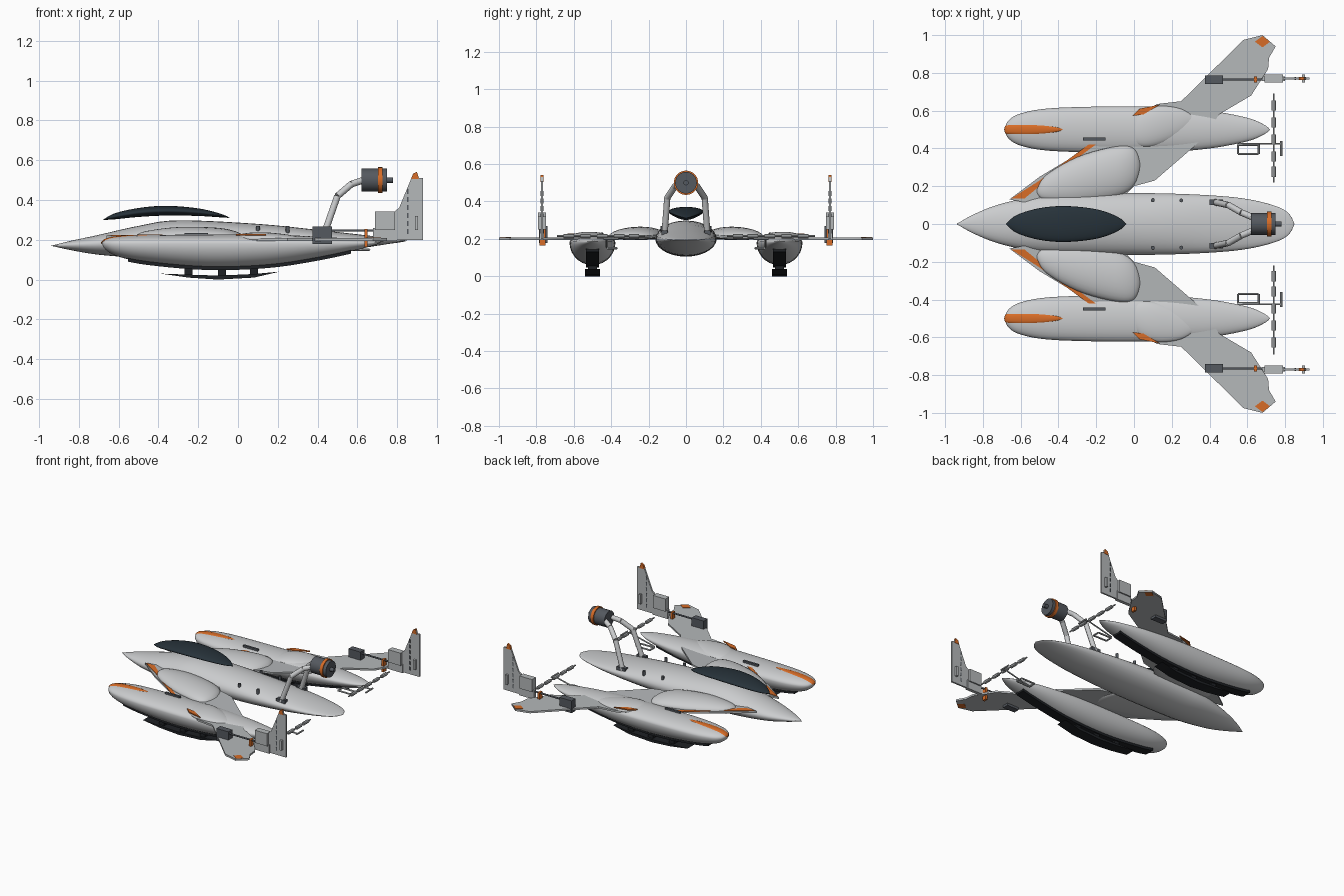
import bpy, bmesh, math
from mathutils import Vector

default_cube = bpy.data.objects.get("Cube")
if default_cube:
    bpy.data.objects.remove(default_cube, do_unlink=True)


def material(name, red, green, blue):
    mat = bpy.data.materials.new(name)
    mat.use_nodes = True
    colour = (red, green, blue, 1)
    mat.diffuse_color = colour
    shader = next(n for n in mat.node_tree.nodes if n.type == "BSDF_PRINCIPLED")
    shader.inputs["Base Color"].default_value = colour
    return mat


hull_grey = material("hull light grey", .6, .61, .62)
wing_grey = material("wing grey", .46, .48, .49)
engine_grey = material("engine dark grey", .09, .1, .115)
canopy_blue = material("canopy blue black", .02, .032, .042)
skid_black = material("skid black", .013, .015, .018)
orange = material("orange", .68, .15, .02)


def finish(name, bm, mat, angle=35):
    bmesh.ops.remove_doubles(bm, verts=bm.verts, dist=1e-5)
    bmesh.ops.recalc_face_normals(bm, faces=bm.faces)
    mesh = bpy.data.meshes.new(name)
    bm.to_mesh(mesh)
    bm.free()
    mesh.materials.append(mat)
    for poly in mesh.polygons:
        poly.use_smooth = True
    mesh.set_sharp_from_angle(angle=math.radians(angle))
    obj = bpy.data.objects.new(name, mesh)
    bpy.context.collection.objects.link(obj)
    return obj


def refine(stations, steps=5):
    """Smooth the stations with a Catmull-Rom curve."""
    pts = [Vector(s) for s in stations]
    out = []
    for i in range(len(pts) - 1):
        a, b = pts[i], pts[i + 1]
        before = pts[max(i - 1, 0)]
        after = pts[min(i + 2, len(pts) - 1)]
        for k in range(steps):
            t = k / steps
            out.append(.5 * (2 * a + (b - before) * t
                             + (2 * before - 5 * a + 4 * b - after) * t ** 2
                             + (3 * a - before - 3 * b + after) * t ** 3))
    return out + [pts[-1]]


def loft(name, stations, mat, side=1, sides=28):
    """Body along x from stations (x, centre y, half width, mid z, top z, bottom z)."""
    bm = bmesh.new()
    rings = []
    for x, cy, w, mid, top, bottom in refine(stations):
        ring = []
        for i in range(sides):
            a = math.tau * i / sides
            rise = top - mid if math.sin(a) > 0 else mid - bottom
            ring.append(bm.verts.new((x, side * (cy + w * math.cos(a)), mid + rise * math.sin(a))))
        rings.append(ring)
    for r, s in zip(rings, rings[1:]):
        for i in range(sides):
            j = (i + 1) % sides
            bm.faces.new((r[i], r[j], s[j], s[i]))
    return finish(name, bm, mat, 60)


def prism(name, outline, low, high, mat, upright=False, side=1, lift=0):
    """Extrude an outline: (x, y) along z, or (x, z) along y when upright."""
    bm = bmesh.new()
    loops = []
    for h in (low, high):
        if upright:
            loops.append([bm.verts.new((x, side * h, z)) for x, z in outline])
        else:
            loops.append([bm.verts.new((x, side * y, h + lift * (.5 - y))) for x, y in outline])
    bm.faces.new(loops[0])
    bm.faces.new(loops[1])
    for i in range(len(outline)):
        j = (i + 1) % len(outline)
        bm.faces.new((loops[0][i], loops[0][j], loops[1][j], loops[1][i]))
    return finish(name, bm, mat)


def box(name, x, y, z, mat, side=1):
    outline = [(x[0], y[0]), (x[1], y[0]), (x[1], y[1]), (x[0], y[1])]
    return prism(name, outline, z[0], z[1], mat, side=side)


def rod(name, path, radius, mat, side=1, sides=16):
    """Straight round pieces joining the points of a path."""
    bm = bmesh.new()
    pts = [Vector((x, side * y, z)) for x, y, z in path]
    for a, b in zip(pts, pts[1:]):
        turn = (b - a).to_track_quat("Z", "Y").to_matrix().to_4x4()
        turn.translation = (a + b) / 2
        bmesh.ops.create_cone(bm, cap_ends=True, segments=sides, radius1=radius,
                              radius2=radius, depth=(b - a).length, matrix=turn)
    return finish(name, bm, mat)


# Central hull and floating canopy
loft("fuselage", [(-.94, 0, 0, .17, .17, .17), (-.84, 0, .055, .175, .195, .148),
                  (-.7, 0, .108, .18, .225, .125), (-.5, 0, .15, .19, .27, .11),
                  (-.3, 0, .163, .2, .298, .105), (.1, 0, .163, .2, .28, .11),
                  (.4, 0, .152, .2, .25, .13), (.6, 0, .132, .198, .228, .155),
                  (.75, 0, .095, .196, .21, .178), (.82, 0, .055, .195, .202, .188),
                  (.85, 0, 0, .195, .195, .195)], hull_grey)
loft("canopy", [(-.68, 0, 0, .3, .3, .3), (-.62, 0, .048, .317, .333, .303),
                (-.5, 0, .084, .337, .36, .315), (-.36, 0, .095, .345, .371, .322),
                (-.2, 0, .078, .338, .358, .32), (-.09, 0, .04, .322, .332, .313),
                (-.04, 0, 0, .31, .31, .31)], canopy_blue)

# Rear engine on its two bent struts
rod("engine_drum", [(.62, 0, .5), (.75, 0, .5)], .058, engine_grey, sides=32)
rod("engine_band", [(.705, 0, .5), (.727, 0, .5)], .065, orange, sides=32)
rod("engine_nozzle", [(.75, 0, .5), (.78, 0, .5)], .014, engine_grey)

pod = [(-.685, .5, 0, .185, .185, .185), (-.665, .5, .047, .18, .202, .15),
       (-.6, .5, .085, .18, .216, .115), (-.45, .5, .112, .18, .224, .085),
       (-.15, .5, .122, .18, .226, .06), (.15, .5, .12, .18, .226, .07),
       (.4, .5, .1, .18, .216, .107), (.6, .5, .062, .182, .203, .15),
       (.69, .5, .025, .185, .193, .175), (.72, .5, 0, .187, .187, .187)]
pod_curve = refine(pod)

inner_wing = [(-.66, .13), (-.5, .25), (-.2, .43), (-.05, .5), (.4, .5),
              (.33, .42), (.11, .23), (0, .2), (-.1, .1), (-.5, .1)]
outer_wing = [(-.05, .5), (.12, .635), (.25, .65), (.58, .975), (.68, 1), (.75, .94),
              (.715, .88), (.71, .82), (.62, .68), (.45, .58), (.4, .5)]
fin = [(.79, .2), (.79, .345), (.81, .36), (.88, .53), (.9, .54),
       (.91, .51), (.93, .51), (.93, .2)]

for side, word in ((1, "left_"), (-1, "right_")):
    # Pod with nose stripe
    loft(word + "pod", pod, hull_grey, side)
    stripe = []
    for x, cy, w, mid, top, bottom in pod_curve:
        if x < -.38:
            t = (x + .685) / .31
            half = .027 * math.sqrt(max(0, math.sin(math.pi * min(1, .2 + .8 * t))))
            stripe.append((x - .003, cy, min(half, w), top - .004, top + .003, top - .006))
    stripe.append((-.37, .5, 0, .224, .224, .224))
    loft(word + "pod_stripe", stripe, orange, side, 12)

    # Skid strip along the keel and the lower runner
    keel = [(s[0], s[5]) for s in pod_curve if -.57 < s[0] < .59]
    strip = [(x, z - .012) for x, z in keel] + [(x, z + .025) for x, z in reversed(keel)]
    prism(word + "skid_strip", strip, .465, .535, skid_black, True, side)
    runner = [(-.39, .03), (-.25, .01), (-.1, 0), (.08, .01), (.21, .04),
              (.08, .028), (-.1, .02), (-.25, .025)]
    prism(word + "skid_runner", runner, .46, .54, skid_black, True, side)
    for x in (-.25, -.08, .08):
        box(word + "skid_post", (x - .02, x + .02), (.475, .525), (.015, .075), skid_black, side)

    # Wing panels, fairings and painted patches
    prism(word + "inner_wing", inner_wing, .195, .208, wing_grey, side=side, lift=.035)
    prism(word + "outer_wing", outer_wing, .195, .208, wing_grey, side=side)
    loft(word + "shoulder_fairing", [(-.52, .17, 0, .215, .215, .215), (-.47, .19, .065, .215, .242, .2),
         (-.3, .23, .125, .212, .264, .195), (-.1, .275, .135, .21, .26, .195),
         (0, .3, .1, .207, .238, .195), (.04, .31, 0, .205, .205, .205)], hull_grey, side)
    loft(word + "pod_fairing", [(-.04, .48, 0, .205, .205, .205), (.02, .5, .085, .205, .23, .19),
         (.12, .52, .105, .205, .238, .185), (.25, .54, .07, .205, .226, .19),
         (.34, .55, 0, .205, .205, .205)], hull_grey, side)
    prism(word + "strake_stripe", [(-.65, .135), (-.58, .135), (-.5, .2), (-.19, .43),
          (-.21, .443), (-.5, .23)], .207, .212, orange, side=side, lift=.035)
    prism(word + "fairing_stripe", [(-.01, .572), (.03, .61), (.14, .633), (.05, .58)],
          .222, .23, orange, side=side)
    prism(word + "tip_marking", [(.64, .965), (.68, .995), (.72, .965), (.68, .935)],
          .194, .211, orange, side=side)
    box(word + "strake_vent", (-.27, -.15), (.443, .458), (.2, .235), engine_grey, side)

    # Tail fin with its equipment case and slots
    prism(word + "fin", fin, .764, .776, wing_grey, True, side)
    prism(word + "fin_tip", [(.87, .505), (.88, .532), (.9, .542), (.91, .505)],
          .762, .778, orange, True, side)
    box(word + "fin_case", (.69, .79), (.748, .792), (.25, .342), wing_grey, side)
    box(word + "fin_foot", (.68, .8), (.758, .782), (.195, .26), wing_grey, side)
    box(word + "fin_latch", (.89, .906), (.748, .792), (.25, .32), wing_grey, side)
    for k in range(6):
        z = .23 + .04 * k
        box(word + "fin_slot", (.85, .858), (.762, .778), (z, z + .025), engine_grey, side)

    # Wing actuator
    box(word + "actuator", (.375, .472), (.74, .785), (.178, .268), engine_grey, side)
    rod(word + "actuator_rod", [(.47, .765, .247), (.7, .765, .247)], .006, engine_grey, side)
    box(word + "actuator_joint", (.635, .652), (.75, .782), (.165, .255), orange, side)

    # Spar behind the wing and its mounting frame
    rod(word + "spar", [(.74, .22, .215), (.74, .69, .215)], .005, wing_grey, side, 8)
    for y in (.25, .33, .42, .51, .6):
        rod(word + "spar_sleeve", [(.74, y, .215), (.74, y + .055, .215)], .012, wing_grey, side, 8)
    rod(word + "frame", [(.55, .37, .15), (.66, .37, .15), (.66, .42, .15),
        (.55, .42, .15), (.55, .37, .15)], .006, wing_grey, side, 8)
    rod(word + "frame_arm", [(.55, .425, .155), (.74, .425, .2), (.78, .425, .2)],
        .005, wing_grey, side, 8)
    rod(word + "frame_bar", [(.78, .36, .2), (.78, .44, .2)], .006, wing_grey, side, 8)

    # Engine strut, foot and hull studs
    rod(word + "engine_strut", [(.43, .115, .22), (.5, .1, .42), (.57, .06, .48), (.63, .035, .5)],
        .017, hull_grey, side)
    box(word + "strut_foot", (.4, .47), (.1, .13), (.215, .245), engine_grey, side)
    for x in (.1, .25):
        rod(word + "hull_stud", [(x, .125, .23), (x, .125, .27)], .01, engine_grey, side, 12)
